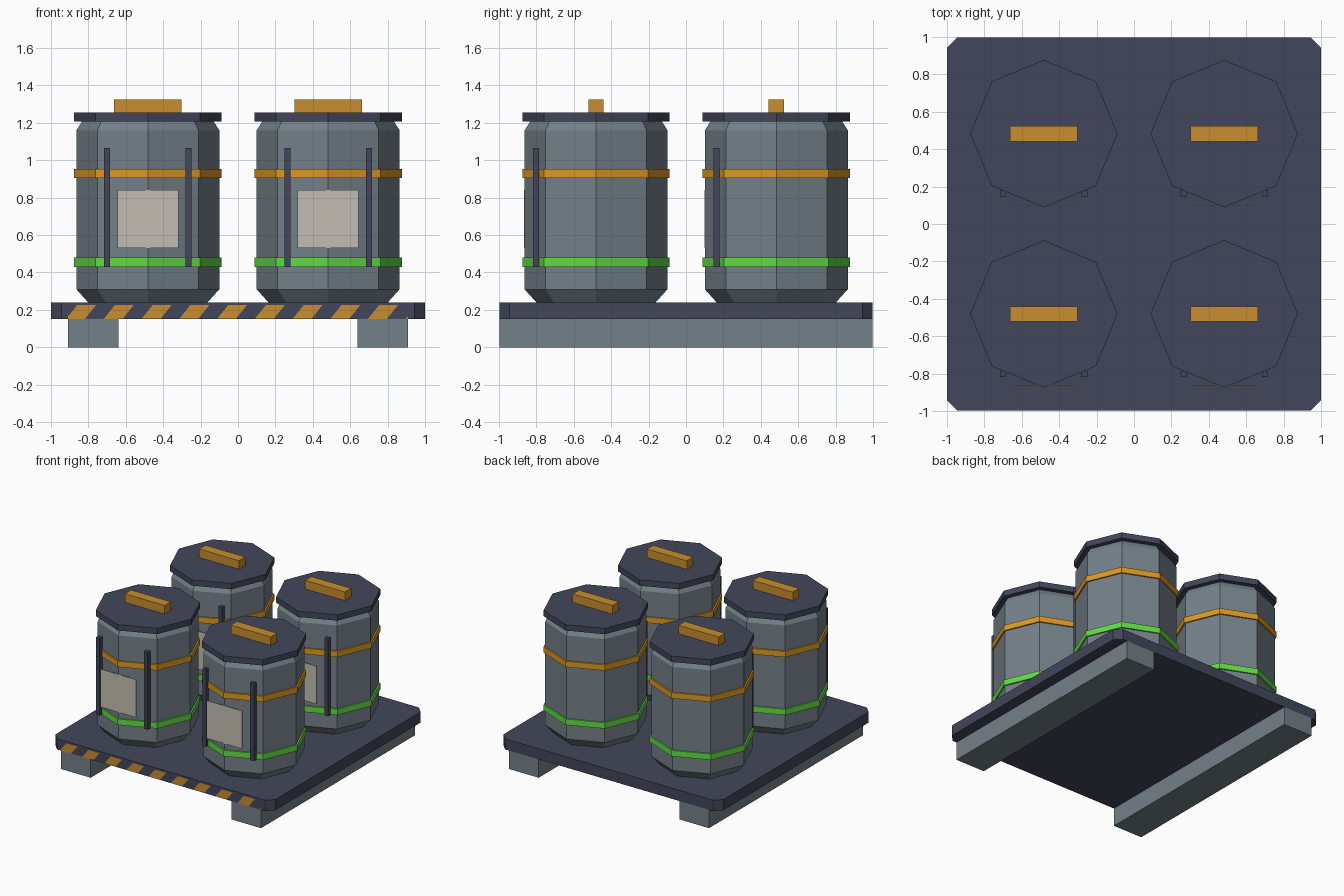
import bpy, bmesh, math
from mathutils import Vector

cube = bpy.data.objects.get("Cube")
if cube:
    bpy.data.objects.remove(cube, do_unlink=True)


def material(name, *rgb):
    """Flat material from 0-255 display values."""
    lin = [((c / 255 + 0.055) / 1.055) ** 2.4 for c in rgb] + [1]
    m = bpy.data.materials.new(name)
    m.use_nodes = True
    m.diffuse_color = lin
    bsdf = m.node_tree.nodes["Principled BSDF"]
    bsdf.inputs["Base Color"].default_value = lin
    bsdf.inputs["Roughness"].default_value = 0.8
    return m


STEEL = material("grey steel", 116, 128, 137)
NAVY = material("dark navy", 66, 70, 90)
AMBER = material("amber band", 220, 153, 34)
OCHRE = material("ochre paint", 200, 141, 48)
GREEN = material("green band", 98, 220, 68)
PAPER = material("label paper", 195, 190, 178)


def finish(bm, name, *mats):
    mesh = bpy.data.meshes.new(name)
    bm.to_mesh(mesh)
    bm.free()
    for m in mats:
        mesh.materials.append(m)
    obj = bpy.data.objects.new(name, mesh)
    bpy.context.collection.objects.link(obj)
    return obj


def box(name, lo, hi, mat):
    lo, hi = Vector(lo), Vector(hi)
    bm = bmesh.new()
    bmesh.ops.create_cube(bm, size=1)
    bmesh.ops.scale(bm, vec=hi - lo, verts=bm.verts)
    bmesh.ops.translate(bm, vec=(lo + hi) / 2, verts=bm.verts)
    return finish(bm, name, mat)


def octagon(name, cx, cy, profile, mat):
    """Eight-sided solid through (radius, height) rings, corners on the axes."""
    bm = bmesh.new()
    rings = [[bm.verts.new((cx + r * math.cos(i * math.pi / 4),
                            cy + r * math.sin(i * math.pi / 4), z))
              for i in range(8)] for r, z in profile]
    for low, high in zip(rings, rings[1:]):
        for i in range(8):
            j = (i + 1) % 8
            bm.faces.new((low[i], low[j], high[j], high[i]))
    bm.faces.new(rings[0][::-1])
    bm.faces.new(rings[-1])
    return finish(bm, name, mat)


# Pallet deck with cut corners
HALF, FRONT = 1.0, -0.998
CUT = 0.055
bm = bmesh.new()
bmesh.ops.create_cube(bm, size=1)
bmesh.ops.scale(bm, vec=(2 * HALF, -2 * FRONT, 0.088), verts=bm.verts)
bmesh.ops.translate(bm, vec=(0, 0, 0.195), verts=bm.verts)
upright = [e for e in bm.edges if abs(e.verts[0].co.z - e.verts[1].co.z) > 0.01]
bmesh.ops.bevel(bm, geom=upright, offset=CUT, segments=1, affect='EDGES')
finish(bm, "pallet_deck", NAVY)

# Skids under the deck
for side, s in (("left", 1), ("right", -1)):
    a, b = sorted((s * 0.64, s * 0.908))
    box(side + "_skid", (a, FRONT, 0), (b, -FRONT, 0.152), STEEL)

# Hazard strip on the front edge, cut along slanted lines
W, LOW, HIGH, PITCH, LEAN, START = 0.908, 0.152, 0.225, 0.2018, 0.8, 0.09
bm = bmesh.new()
corners = ((-W, LOW), (W, LOW), (W, HIGH), (-W, HIGH))
bm.faces.new([bm.verts.new((x, -1.0, z)) for x, z in corners])
for k in range(-1, 20):
    bmesh.ops.bisect_plane(
        bm, geom=bm.verts[:] + bm.edges[:] + bm.faces[:],
        plane_co=(-W + START + k * PITCH / 2, -1, LOW), plane_no=(1, 0, -LEAN))
for f in bm.faces:
    c = f.calc_center_median()
    u = c.x + W - LEAN * (c.z - LOW) - START
    f.material_index = 1 if (u / PITCH) % 1 < 0.5 else 0
finish(bm, "hazard_strip", OCHRE, NAVY)

# Four barrels
BODY = ((0.318, 0.239), (0.382, 0.31), (0.382, 1.16), (0.352, 1.207))
for row, cy in (("front", -0.481), ("back", 0.483)):
    for side, cx in (("left", 0.482), ("right", -0.482)):
        tag = f"{row}_{side}_"
        octagon(tag + "barrel", cx, cy, BODY, STEEL)
        octagon(tag + "lower_band", cx, cy, ((0.394, 0.43), (0.394, 0.479)), GREEN)
        octagon(tag + "upper_band", cx, cy, ((0.394, 0.906), (0.394, 0.954)), AMBER)
        octagon(tag + "lid", cx, cy, ((0.394, 1.206), (0.394, 1.254)), NAVY)
        box(tag + "handle", (cx - 0.181, cy - 0.041, 1.25),
            (cx + 0.181, cy + 0.041, 1.324), OCHRE)
        box(tag + "label", (cx - 0.163, cy - 0.385, 0.53),
            (cx + 0.163, cy - 0.381, 0.842), PAPER)
        # Upright rods either side of the label
        for rod, s in (("left_rod", 1), ("right_rod", -1)):
            rx = cx + s * 0.218
            box(tag + rod, (rx - 0.016, cy - 0.337, 0.43),
                (rx + 0.016, cy - 0.304, 1.066), NAVY)
